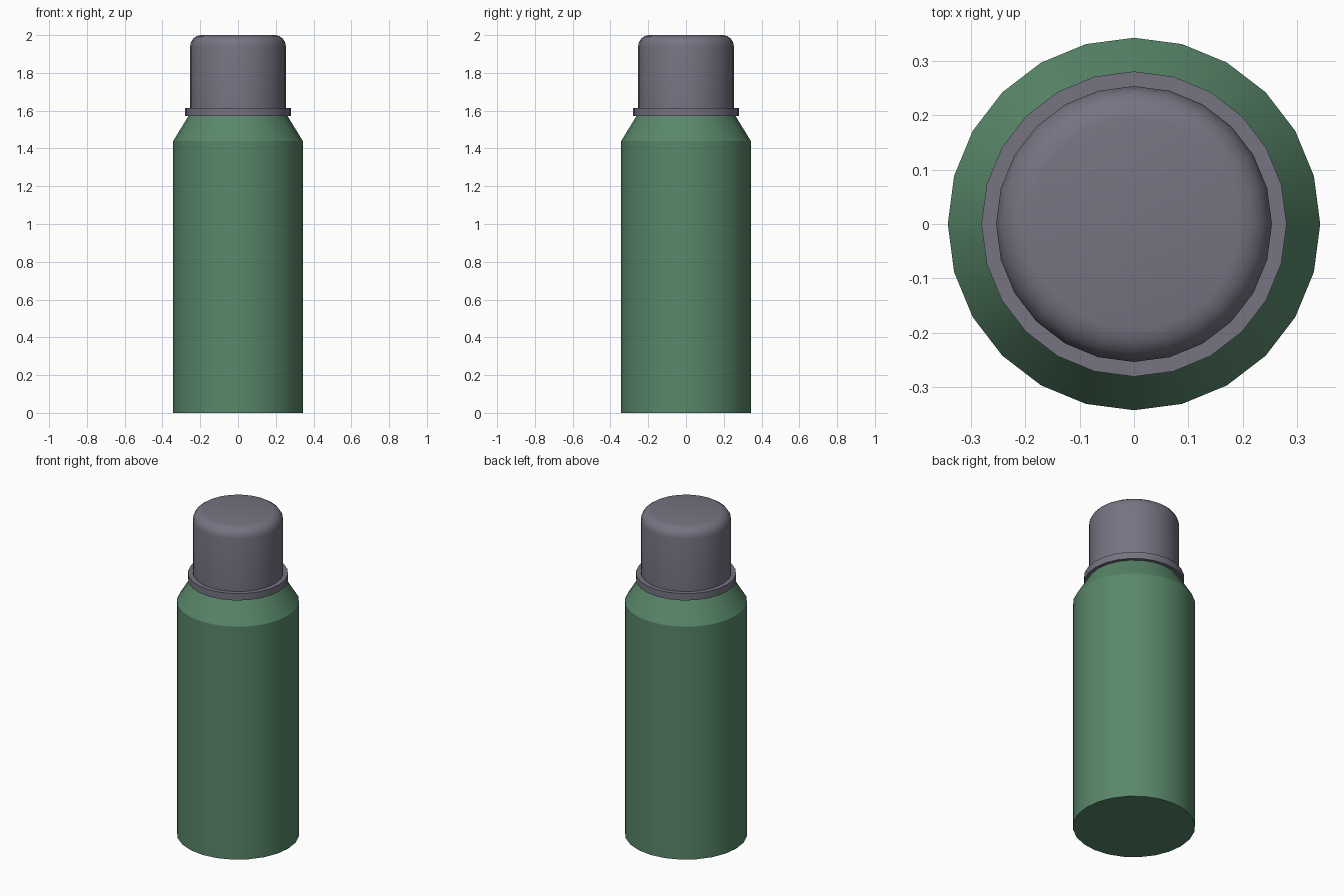
import bpy, bmesh, math

if "Cube" in bpy.data.objects:
    bpy.data.objects.remove(bpy.data.objects["Cube"])

SIDES = 24


def material(name, color):
    m = bpy.data.materials.new(name)
    m.diffuse_color = (*color, 1.0)
    m.use_nodes = True
    m.node_tree.nodes["Principled BSDF"].inputs["Base Color"].default_value = m.diffuse_color
    return m


def lathe(name, profile, mat):
    """Turn an (r, z) profile, bottom to top, into a closed solid."""
    bm = bmesh.new()
    rings = []
    for r, z in profile:
        rings.append([bm.verts.new((r * math.cos(2 * math.pi * i / SIDES),
                                    r * math.sin(2 * math.pi * i / SIDES), z))
                      for i in range(SIDES)])
    for low, high in zip(rings, rings[1:]):
        for i in range(SIDES):
            j = (i + 1) % SIDES
            bm.faces.new((low[i], low[j], high[j], high[i]))
    bm.faces.new(rings[0][::-1])
    bm.faces.new(rings[-1])
    me = bpy.data.meshes.new(name)
    bm.to_mesh(me)
    bm.free()
    me.materials.append(mat)
    ob = bpy.data.objects.new(name, me)
    bpy.context.collection.objects.link(ob)
    bpy.ops.object.select_all(action='DESELECT')
    ob.select_set(True)
    bpy.context.view_layer.objects.active = ob
    bpy.ops.object.shade_smooth_by_angle(angle=math.radians(30))
    return ob


green = material("bottle green", (0.10, 0.245, 0.143))
grey = material("cap grey", (0.178, 0.173, 0.22))

# Bottle body with sloped shoulder
lathe("bottle_body", [(0.343, 0), (0.343, 1.44), (0.257, 1.58)], green)

# Thin collar ring under the cap
lathe("collar", [(0.281, 1.573), (0.281, 1.615)], grey)

# Cap with rounded top edge
R, B, STEPS = 0.254, 0.06, 4
arc = [(R - B + B * math.cos(math.pi / 2 * k / STEPS),
        2.0 - B + B * math.sin(math.pi / 2 * k / STEPS)) for k in range(STEPS + 1)]
lathe("cap", [(R, 1.60)] + arc, grey)
